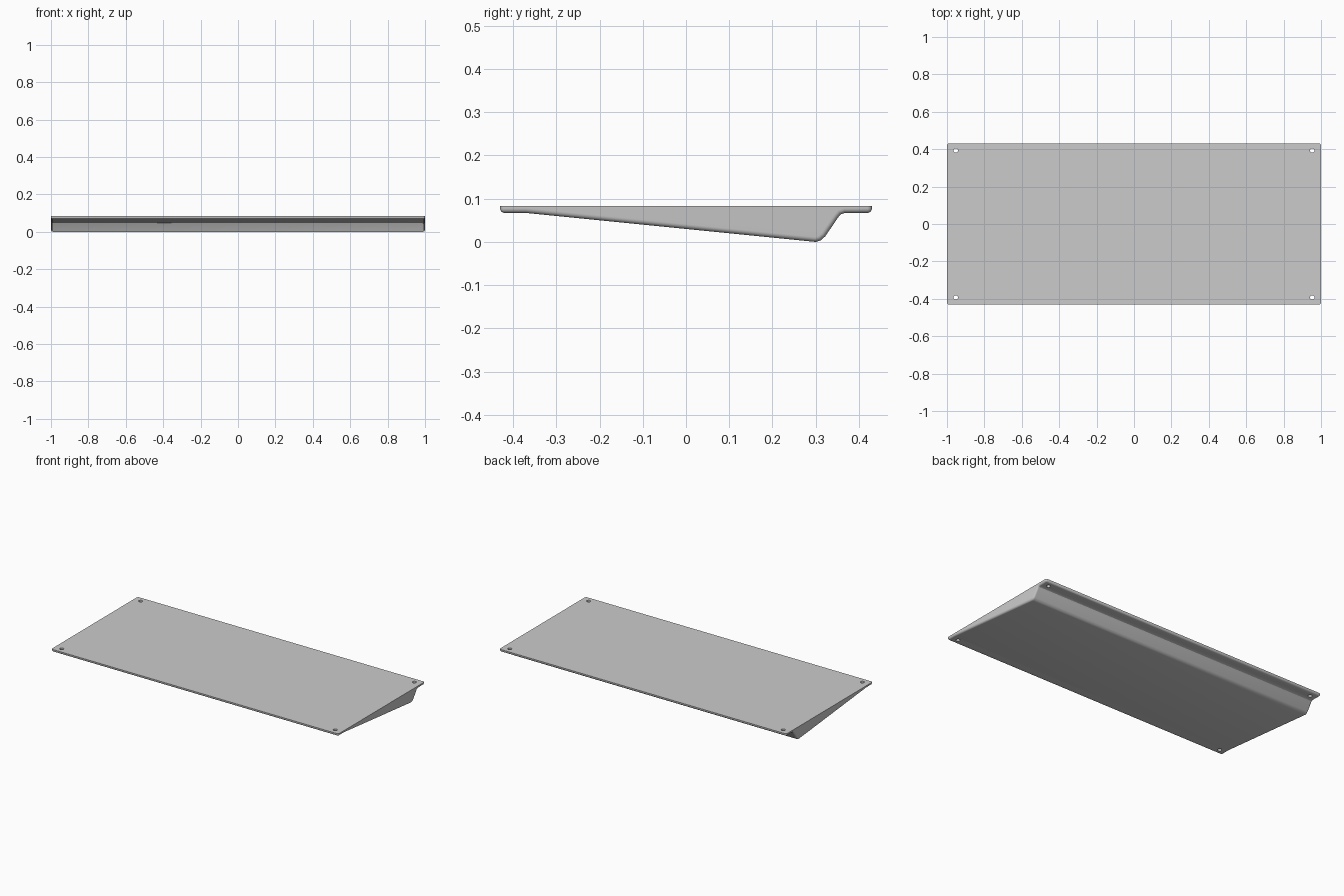
import bpy, bmesh, math

cube = bpy.data.objects.get("Cube")
if cube:
    bpy.data.objects.remove(cube, do_unlink=True)

HALF_X, HALF_Y, TOP = 1.0, 0.43, 0.083

grey = bpy.data.materials.new("light grey")
grey.use_nodes = True
colour = (0.6, 0.6, 0.6, 1)
grey.diffuse_color = colour
grey.node_tree.nodes["Principled BSDF"].inputs["Base Color"].default_value = colour

# Side profile (y, z): flat top, thin lips, sloping underside and steep back
profile = [(-HALF_Y, TOP), (-HALF_Y, 0.067), (-0.37, 0.067), (0.3, 0), (0.312, 0.004),
           (0.322, 0.013), (0.352, 0.057), (0.358, 0.064), (0.367, 0.067),
           (HALF_Y, 0.067), (HALF_Y, TOP)]

# Wedge body
bm = bmesh.new()
end = bm.faces.new([bm.verts.new((-HALF_X, y, z)) for y, z in profile])
sweep = bmesh.ops.extrude_face_region(bm, geom=[end])
verts = [g for g in sweep["geom"] if isinstance(g, bmesh.types.BMVert)]
bmesh.ops.translate(bm, verts=verts, vec=(2 * HALF_X, 0, 0))
bmesh.ops.recalc_face_normals(bm, faces=bm.faces)


# Round the lower rim and the upright corners, keeping the top rim sharp
def is_rim(edge):
    a, b = (v.co for v in edge.verts)
    if min(a.z, b.z) > TOP - 0.001:
        return False
    lengthwise = abs(a.x - b.x) > 0.1
    return not lengthwise or abs(a.y) > HALF_Y - 0.001


bmesh.ops.bevel(bm, geom=[e for e in bm.edges if is_rim(e)], offset=0.011,
                segments=4, profile=0.5, affect='EDGES', clamp_overlap=True)
mesh = bpy.data.meshes.new("wedge_body")
bm.to_mesh(mesh)
bm.free()
body = bpy.data.objects.new("wedge_body", mesh)
bpy.context.collection.objects.link(body)
mesh.materials.append(grey)

# Corner screw holes
for i, (sx, sy) in enumerate([(-1, -1), (1, -1), (1, 1), (-1, 1)]):
    bpy.ops.mesh.primitive_cylinder_add(vertices=24, radius=0.012, depth=0.1,
                                        location=(sx * 0.953, sy * 0.393, TOP))
    cutter = bpy.context.object
    cutter.name = f"hole_cutter_{i + 1}"
    cutter.data.materials.append(grey)
    cutter.hide_render = True
    cutter.hide_viewport = True
    cut = body.modifiers.new(f"screw_hole_{i + 1}", 'BOOLEAN')
    cut.operation = 'DIFFERENCE'
    cut.solver = 'EXACT'
    cut.object = cutter

# Smooth shading with sharp edges kept
bpy.ops.object.select_all(action='DESELECT')
body.select_set(True)
bpy.context.view_layer.objects.active = body
bpy.ops.object.shade_smooth_by_angle(angle=math.radians(30))
